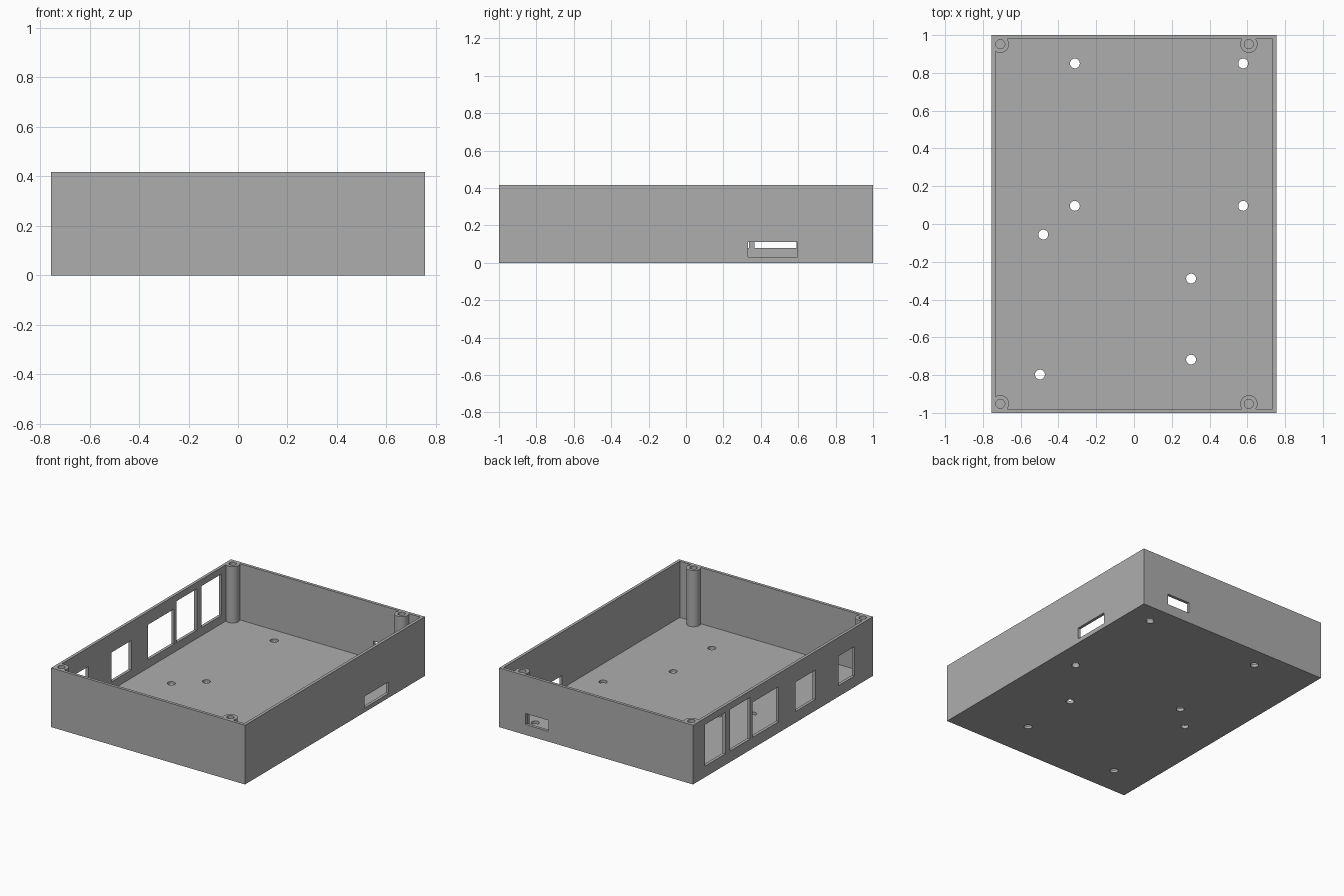
import bpy
import bmesh
from mathutils import Matrix, Vector

default = bpy.data.objects.get("Cube")
if default:
    bpy.data.objects.remove(default, do_unlink=True)

HX, HY, H = 0.755, 1.0, 0.4167     # half width, half depth, height
WALL = 0.0208
POSTS = [(x, y) for x in (-0.708, 0.608) for y in (-0.952, 0.952)]


def make_object(name, bm):
    mesh = bpy.data.meshes.new(name)
    bm.to_mesh(mesh)
    bm.free()
    ob = bpy.data.objects.new(name, mesh)
    bpy.context.collection.objects.link(ob)
    return ob


def add_box(bm, low, high):
    low, high = Vector(low), Vector(high)
    mat = Matrix.Translation((low + high) / 2) @ Matrix.Diagonal((*(high - low), 1))
    bmesh.ops.create_cube(bm, size=1, matrix=mat)


def boxes(name, spans):
    bm = bmesh.new()
    for low, high in spans:
        add_box(bm, low, high)
    return make_object(name, bm)


def cylinders(name, centres, radius, z0, z1, sides=40):
    bm = bmesh.new()
    for x, y in centres:
        bmesh.ops.create_cone(bm, cap_ends=True, segments=sides,
                              radius1=radius, radius2=radius, depth=z1 - z0,
                              matrix=Matrix.Translation((x, y, (z0 + z1) / 2)))
    return make_object(name, bm)


def subtract(target, cutter):
    cutter.hide_render = True
    mod = target.modifiers.new("cut", 'BOOLEAN')
    mod.operation = 'DIFFERENCE'
    mod.solver = 'EXACT'
    mod.object = cutter
    bpy.context.view_layer.objects.active = target
    bpy.ops.object.modifier_apply(modifier=mod.name)
    bpy.data.objects.remove(cutter, do_unlink=True)


# Outer block, hollowed by a cavity that leaves the corner screw posts standing
case = boxes("enclosure_base", [((-HX, -HY, 0), (HX, HY, H))])
cavity = boxes("cavity", [((WALL - HX, WALL - HY, WALL), (HX - WALL, HY - WALL, H + 0.1))])
subtract(cavity, cylinders("post_shapes", POSTS, 0.0458, -0.1, H + 0.3))
subtract(case, cavity)

# Screw bores in the posts
subtract(case, cylinders("post_bores", POSTS, 0.024, WALL, H + 0.1))

# Mounting holes through the floor
MOUNTS = [(x, y) for x in (-0.313, 0.578) for y in (0.85, 0.096)]
MOUNTS += [(-0.48, -0.056), (0.302, -0.289), (0.302, -0.718), (-0.498, -0.797)]
subtract(case, cylinders("mount_holes", MOUNTS, 0.026, -0.1, 0.1))

# Connector windows in the -x wall: y range and z range
PORTS = [(0.64, 0.865, 0.078, 0.37), (0.367, 0.591, 0.078, 0.37),
         (0.047, 0.337, 0.078, 0.325), (-0.36, -0.138, 0.078, 0.285),
         (-0.795, -0.615, 0.078, 0.285)]
cuts = [((-HX - 0.1, y0, z0), (-HX + 0.04, y1, z1)) for y0, y1, z0, z1 in PORTS]
# Slots in the +x wall and the back wall
cuts.append(((HX - 0.04, 0.331, 0.031), (HX + 0.1, 0.597, 0.112)))
cuts.append(((0.37, HY - 0.04, 0.073), (0.55, HY + 0.1, 0.15)))
subtract(case, boxes("wall_openings", cuts))

# Single plain grey plastic
grey = bpy.data.materials.new("grey_plastic")
grey.use_nodes = True
colour = (0.42, 0.42, 0.42, 1)
grey.diffuse_color = colour
grey.node_tree.nodes["Principled BSDF"].inputs["Base Color"].default_value = colour
case.data.materials.clear()
case.data.materials.append(grey)

bpy.ops.object.select_all(action='DESELECT')
case.select_set(True)
bpy.context.view_layer.objects.active = case
bpy.ops.object.shade_smooth_by_angle(angle=0.52)
